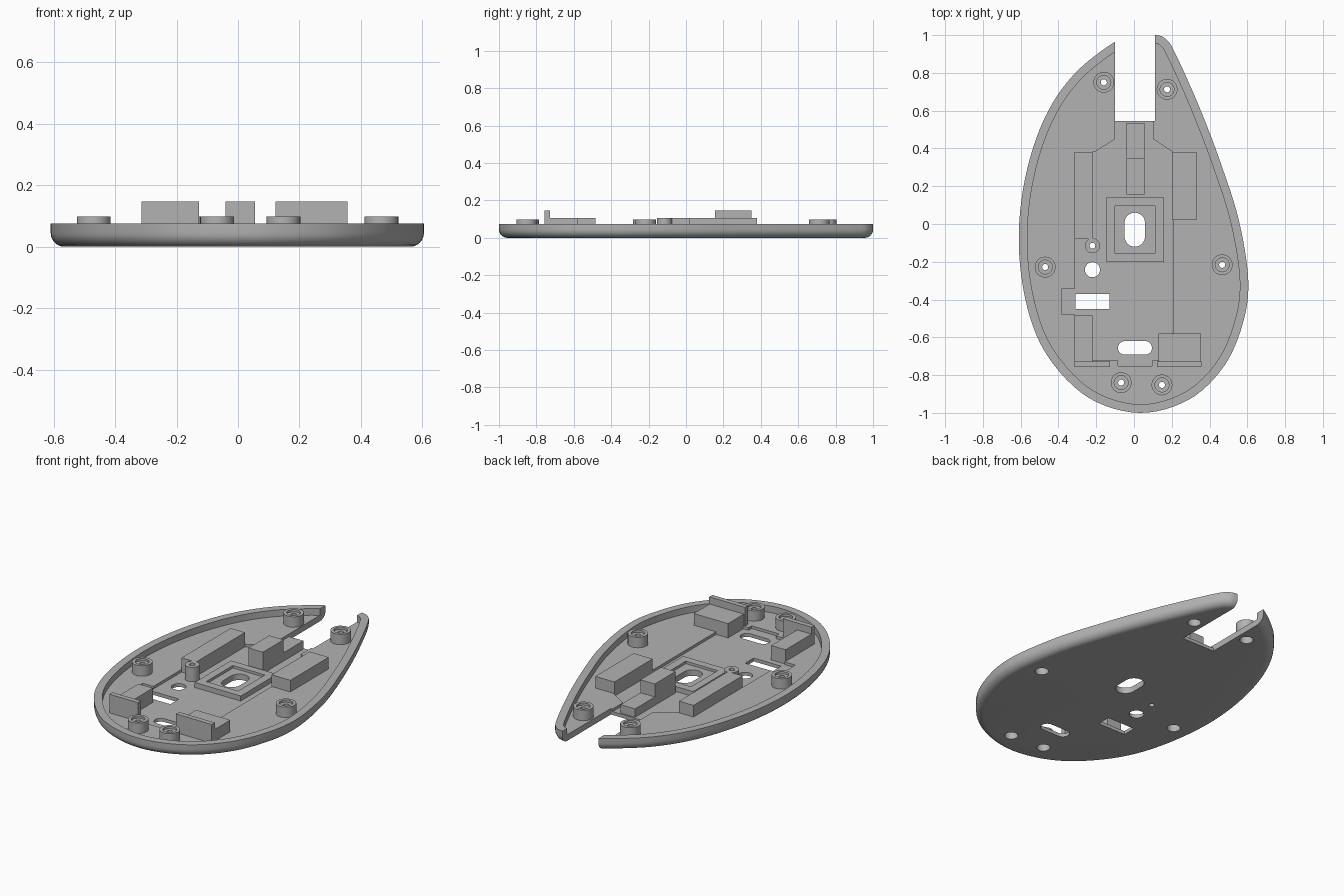
import bpy, bmesh, math
from mathutils import Vector

if "Cube" in bpy.data.objects:
    bpy.data.objects.remove(bpy.data.objects["Cube"])

grey = bpy.data.materials.new("plain_grey")
grey.use_nodes = True
colour = (0.45, 0.45, 0.45, 1)
grey.diffuse_color = colour
grey.node_tree.nodes["Principled BSDF"].inputs["Base Color"].default_value = colour

RIM, FLOOR, RECESS, BLOCK, TALL = 0.075, 0.036, 0.02, 0.105, 0.147


def finish(name, bm):
    bmesh.ops.recalc_face_normals(bm, faces=bm.faces)
    mesh = bpy.data.meshes.new(name)
    bm.to_mesh(mesh)
    bm.free()
    mesh.materials.append(grey)
    obj = bpy.data.objects.new(name, mesh)
    bpy.context.collection.objects.link(obj)
    return obj


def loft(name, rings, closed=False):
    """Skin a stack of equal rings, capping the ends or joining them."""
    bm = bmesh.new()
    loops = [[bm.verts.new(p) for p in ring] for ring in rings]
    n = len(loops[0])
    pairs = list(zip(loops, loops[1:]))
    if closed:
        pairs.append((loops[-1], loops[0]))
    else:
        bm.faces.new(loops[0][::-1])
        bm.faces.new(loops[-1])
    for a, b in pairs:
        for i in range(n):
            j = (i + 1) % n
            bm.faces.new((a[i], a[j], b[j], b[i]))
    return finish(name, bm)


def prism(name, pts, z0, z1):
    return loft(name, [[(x, y, z) for x, y in pts] for z in (z0, z1)])


def box(name, x0, x1, y0, y1, z0, z1):
    return prism(name, [(x0, y0), (x1, y0), (x1, y1), (x0, y1)], z0, z1)


def circle(x, y, r, n=32):
    return [(x + r * math.cos(2 * math.pi * i / n), y + r * math.sin(2 * math.pi * i / n)) for i in range(n)]


def stadium(x0, x1, y0, y1):
    """Outline of a slot with round ends."""
    r = min(x1 - x0, y1 - y0) / 2
    pts = []
    for cx, cy, start in ((x1 - r, y1 - r, 0), (x0 + r, y1 - r, 90), (x0 + r, y0 + r, 180), (x1 - r, y0 + r, 270)):
        for i in range(9):
            a = math.radians(start + i * 89 / 8 + 0.5)
            pts.append((cx + r * math.cos(a), cy + r * math.sin(a)))
    return pts


def lathe(name, x, y, profile):
    return loft(name, [[(px, py, z) for px, py in circle(x, y, r)] for r, z in profile], True)


def cut(target, cutter):
    mod = target.modifiers.new("cut", 'BOOLEAN')
    mod.operation, mod.solver, mod.object = 'DIFFERENCE', 'EXACT', cutter
    bpy.context.view_layer.objects.active = target
    bpy.ops.object.modifier_apply(modifier=mod.name)
    bpy.data.objects.remove(cutter)


def smooth(obj):
    bpy.ops.object.select_all(action='DESELECT')
    obj.select_set(True)
    bpy.context.view_layer.objects.active = obj
    bpy.ops.object.shade_smooth_by_angle(angle=math.radians(30))


# Egg-shaped outline, counter-clockwise
ctrl = [Vector(p) for p in (
    (0.12, 1.0), (0.02, 1.0), (-0.1, 0.965), (-0.32, 0.79), (-0.476, 0.555), (-0.577, 0.24),
    (-0.61, -0.106), (-0.563, -0.45), (-0.45, -0.71), (-0.24, -0.92), (0.03, -1.0),
    (0.29, -0.93), (0.475, -0.755), (0.575, -0.53), (0.605, -0.3), (0.555, 0.02),
    (0.46, 0.32), (0.37, 0.56), (0.285, 0.76), (0.205, 0.93), (0.167, 0.98))][::-1]
ctrl = ctrl[::-1]
outline = []
for i in range(len(ctrl)):
    a, b, c, d = (ctrl[(i + k) % len(ctrl)] for k in (-1, 0, 1, 2))
    for s in range(6):
        t = s / 6
        outline.append(0.5 * (2 * b + (c - a) * t + (2 * a - 5 * b + 4 * c - d) * t * t
                              + (3 * b - a - 3 * c + d) * t ** 3))


def inset(dist, z):
    ring = []
    for i, p in enumerate(outline):
        t = (outline[(i + 1) % len(outline)] - outline[i - 1]).normalized()
        ring.append((p.x - t.y * dist, p.y + t.x * dist, z))
    return ring


# Tray with rounded underside and raised rim
R = 0.045
arc = [(R * (1 - math.sin(a)), R * (1 - math.cos(a))) for a in (math.pi / 2 * i / 6 for i in range(7))]
base = loft("base_tray", [inset(d, z) for d, z in arc + [(0, RIM), (0.045, RIM), (0.045, FLOOR)]])

# Shallow circuit board recess and front notch
recess = [(-0.1, 0.6), (-0.1, 0.45), (-0.21, 0.38), (-0.315, 0.38), (-0.315, -0.345), (-0.385, -0.345),
          (-0.385, -0.477), (-0.315, -0.477), (-0.315, -0.722), (-0.085, -0.722), (-0.085, -0.752),
          (0.095, -0.752), (0.095, -0.722), (0.208, -0.722), (0.208, 0.38), (0.1, 0.45), (0.1, 0.6)]
cut(base, prism("recess_cutter", recess, RECESS, 0.2))
cut(base, box("notch_cutter", -0.1, 0.112, 0.545, 1.3, -0.1, 0.2))

# Openings through the floor
lens = stadium(-0.05, 0.058, -0.12, 0.06)
post = (-0.22, -0.115)
bosses = [(-0.16, 0.75), (0.175, 0.713), (-0.47, -0.228), (0.467, -0.216), (-0.068, -0.84), (0.148, -0.852)]
holes = [lens, stadium(-0.085, 0.095, -0.692, -0.62), circle(-0.22, -0.242, 0.04), circle(*post, 0.015),
         [(-0.31, -0.45), (-0.13, -0.45), (-0.13, -0.37), (-0.31, -0.37)]]
holes += [circle(x, y, 0.036) for x, y in bosses]
for pts in holes:
    cut(base, prism("hole_cutter", pts, -0.1, 0.2))
smooth(base)

# Screw bosses, counterbored from below
for i, (x, y) in enumerate(bosses):
    smooth(lathe(f"screw_boss_{i + 1}", x, y, [
        (0.055, 0.03), (0.055, 0.098), (0.037, 0.098), (0.037, 0.085), (0.016, 0.085),
        (0.016, 0.065), (0.036, 0.065), (0.036, 0.03)]))
smooth(lathe("centre_post", *post, [(0.04, 0.015), (0.04, BLOCK), (0.015, BLOCK), (0.015, 0.015)]))

# Stepped lens frame
frame = box("lens_frame", -0.145, 0.158, -0.2, 0.14, 0.012, 0.05)
cut(frame, box("frame_cutter", -0.1, 0.11, -0.155, 0.095, 0.035, 0.2))
cut(frame, prism("frame_hole_cutter", lens, -0.1, 0.2))
smooth(frame)

# Support blocks and board stops
z = 0.012
box("left_support", 0.205, 0.33, 0.02, 0.38, z, BLOCK)
box("right_support", -0.315, -0.22, -0.08, 0.38, z, BLOCK)
box("rear_right_support", -0.315, -0.22, -0.73, -0.485, z, BLOCK)
box("rear_left_support", 0.13, 0.355, -0.73, -0.58, z, BLOCK)
box("rear_right_stop", -0.315, -0.127, -0.757, -0.728, z, TALL)
box("rear_left_stop", 0.122, 0.357, -0.757, -0.728, z, TALL)
box("wheel_tower", -0.04, 0.055, 0.155, 0.35, z, TALL)
box("wheel_ledge", -0.04, 0.055, 0.35, 0.535, z, 0.07)
